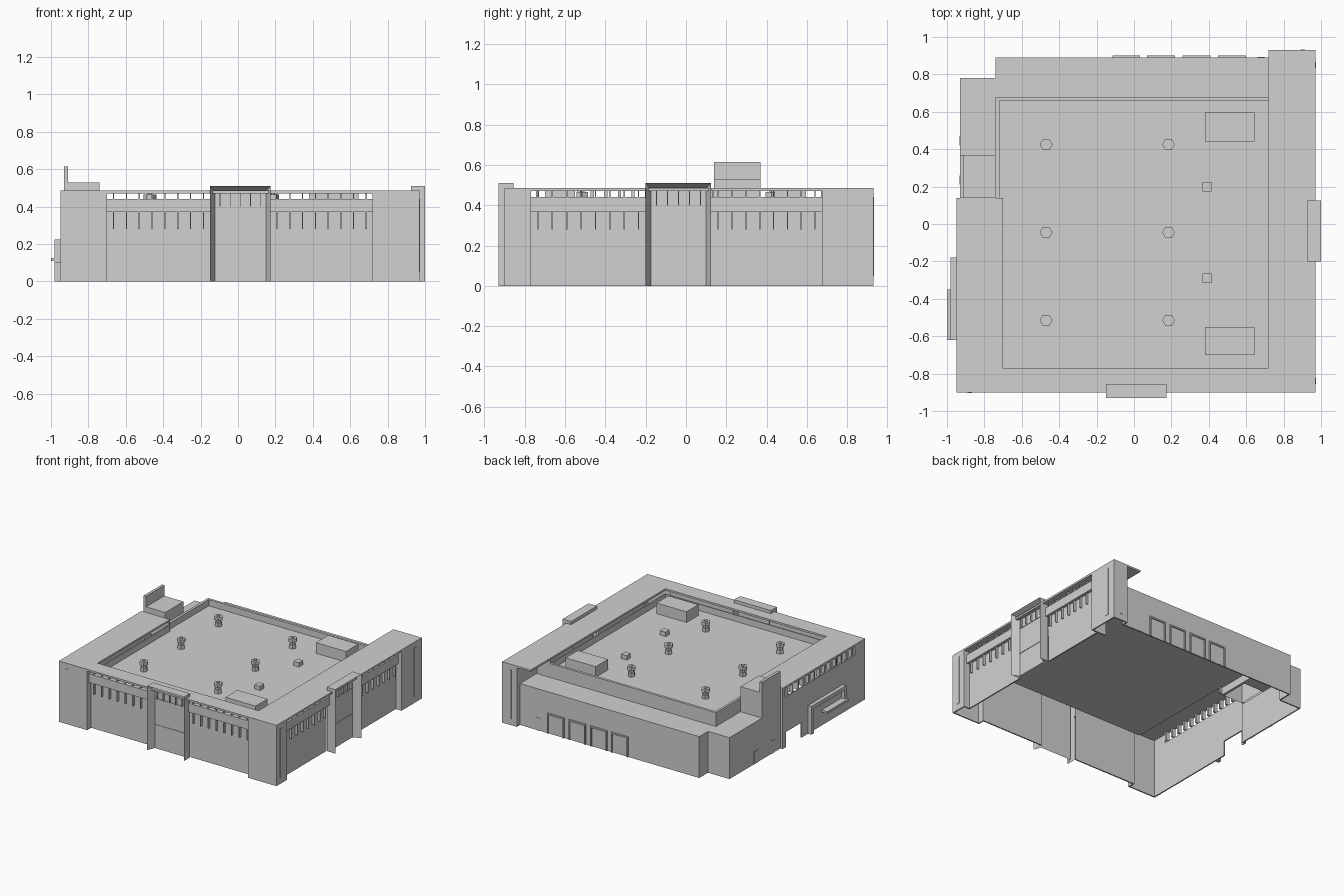
import bpy
import bmesh
from mathutils import Matrix

cube = bpy.data.objects.get("Cube")
if cube:
    bpy.data.objects.remove(cube, do_unlink=True)

GREY = (0.64, 0.64, 0.64, 1)
concrete = bpy.data.materials.new("pale_grey")
concrete.use_nodes = True
concrete.diffuse_color = GREY
concrete.node_tree.nodes["Principled BSDF"].inputs["Base Color"].default_value = GREY

TOP, SLAB, SILL, BEAM, ROOF, LOW = 0.485, 0.47, 0.44, 0.37, 0.39, 0.33
T = 0.01  # wall thickness
HEX_TURN = Matrix.Rotation(0.5236, 3, "Z")


# Frames map (along, depth inward, height) to world space
def world(a, d, z):
    return (a, d, z)


def front(a, d, z):
    return (a, d - 0.9, z)


def side(a, d, z):
    return (0.97 - d, a, z)


def west(a, d, z):
    return (d - 0.95, a, z)


def finish(name, bm):
    bmesh.ops.recalc_face_normals(bm, faces=bm.faces)
    mesh = bpy.data.meshes.new(name)
    bm.to_mesh(mesh)
    bm.free()
    mesh.materials.append(concrete)
    obj = bpy.data.objects.new(name, mesh)
    bpy.context.collection.objects.link(obj)


def part(name, boxes, frame=world, open_bottom=False):
    """One object from boxes given as a0, a1, d0, d1, z0, z1."""
    bm = bmesh.new()
    for a0, a1, d0, d1, z0, z1 in boxes:
        low, high = [[bm.verts.new(frame(a, d, z)) for a, d in
                      ((a0, d0), (a1, d0), (a1, d1), (a0, d1))] for z in (z0, z1)]
        bm.faces.new(high)
        if not open_bottom:
            bm.faces.new(low[::-1])
        for i in range(4):
            j = (i + 1) % 4
            bm.faces.new((low[i], low[j], high[j], high[i]))
    finish(name, bm)


def spaced(lo, hi, n):
    return [lo + (hi - lo) * (i + 0.5) / n for i in range(n)]


def portal(name, frame, lo, hi):
    """Entrance surround with splayed reveals and a recessed panel."""
    bm = bmesh.new()
    rings = []
    for inset, d in ((0, 0.045), (0, -0.03), (0.026, 0.03)):
        l, h, t = lo + inset, hi - inset, 0.51 - inset
        rings.append([bm.verts.new(frame(a, d, z)) for a, z in
                      ((l, 0), (l, t), (h, t), (h, 0))])
    for r, s in zip(rings, rings[1:]):
        for i in range(3):
            bm.faces.new((r[i], r[i + 1], s[i + 1], s[i]))
    bm.faces.new(rings[-1])
    finish(name + "_portal", bm)
    part(name + "_portal_back", [(lo, hi, 0.04, 0.045, SLAB, 0.51)], frame)
    l, h = lo + 0.026, hi - 0.026
    bars = [(l, h, 0.026, 0.03, 0.395, 0.4), (l, h, 0.026, 0.03, 0.188, 0.191)]
    bars += [(a - 0.002, a + 0.002, 0.015, 0.03, 0.4, 0.483) for a in spaced(l, h, 5)]
    part(name + "_portal_bars", bars, frame)


def facade(name, frame, lo, hi, door_lo, door_hi):
    walls, beams, fins = [], [], []
    for a, b in ((lo, door_lo), (door_hi, hi)):
        walls.append((a, b, 0.05, 0.06, 0, BEAM))
        beams.append((a, b, 0.025, 0.06, BEAM, SILL))
        for f in spaced(a, b, 8):
            fins += [(f - 0.003, f + 0.003, 0.03, 0.05, 0.28, BEAM),
                     (f - 0.003, f + 0.003, 0.03, 0.05, SILL, SLAB)]
    part(name + "_wall", walls, frame)
    part(name + "_beam", beams, frame)
    part(name + "_fins", fins, frame)
    portal(name, frame, door_lo, door_hi)


facade("front", front, -0.70, 0.72, -0.15, 0.175)
facade("side", side, -0.77, 0.675, -0.2, 0.125)

# Hollow corner piers with short returns, and narrow slits
part("front_piers", [(-0.95, -0.70, 0, T, 0, SLAB), (0.72, 0.97, 0, T, 0, SLAB),
                     (-0.70 - T, -0.70, T, 0.06, 0, SLAB),
                     (0.72, 0.72 + T, T, 0.06, 0, SLAB)], front)
part("side_piers", [(-0.9 + T, -0.77, 0, T, 0, SLAB), (0.675, 0.93, 0, T, 0, SLAB),
                    (-0.77 - T, -0.77, T, 0.06, 0, SLAB),
                    (0.675, 0.675 + T, T, 0.13, 0, SLAB),
                    (0.93 - T, 0.93, T, 0.13, 0, SLAB),
                    (0.685, 0.93 - T, 0.12, 0.13, LOW, SLAB),
                    (0.89, 0.93 - T, 0.12, 0.13, 0, LOW)], side)
part("side_slits", [(a - 0.016, a + 0.016, -0.003, 0, 0.05, 0.44)
                    for a in (-0.84, 0.85)], side)
part("end_slits", [(-0.89, -0.865, -0.903, -0.9, 0.05, 0.44),
                   (0.89, 0.915, 0.93, 0.933, 0.05, 0.44)])

# Perimeter canopy slab, main roof and its low parapets
part("perimeter_slab", [(-0.95, 0.97, -0.9, -0.77, SLAB, TOP),
                        (0.72, 0.97, -0.77, 0.93, SLAB, TOP),
                        (-0.95, -0.70, -0.77, 0.14, SLAB, TOP)])
part("main_roof", [(-0.70, 0.72, -0.77, 0.14, ROOF - T, ROOF),
                   (-0.74, 0.72, 0.14, 0.68, ROOF - T, ROOF)])
part("parapets", [(-0.74, 0.72, 0.66, 0.68, LOW - T, SILL),
                  (-0.74, -0.72, 0.14, 0.66, LOW - T, SILL),
                  (0.72, 0.84, 0.67, 0.68, LOW - T, SLAB),
                  (-0.70, 0.72, -0.78, -0.77, ROOF - T, SILL),
                  (-0.71, -0.70, -0.77, 0.14, ROOF - T, SILL),
                  (0.72, 0.73, -0.77, 0.67, ROOF - T, SILL)])

# West wall with doorway and open clerestory
part("west_wall", [(-0.9 + T, -0.1, 0, T, 0, 0.4), (-0.1, 0.1, 0, T, 0.12, 0.4),
                   (0.1, 0.14, 0, T, 0, 0.4), (0.11, 0.14, 0, T, 0.4, SLAB),
                   (-0.9 + T, -0.77, 0, T, 0.4, SLAB),
                   (0.14 - T, 0.14, T, 0.25, LOW, SLAB),
                   (0.14 - T, 0.14, T, 0.03, 0, LOW)], west)
part("west_mullions", [(a - 0.008, a + 0.008, 0, 0.03, 0.4, SLAB)
                       for a in spaced(-0.77, 0.11, 13)], west)
part("west_porch", [(-0.62, -0.18, -0.03, 0, 0.195, 0.225),
                    (-0.21, -0.18, -0.03, 0, 0, 0.195),
                    (-0.62, -0.6, -0.03, 0, 0.1, 0.195),
                    (-0.62, -0.35, -0.05, 0, 0.108, 0.124)], west)

# Low rear wing
part("rear_wing_roof", [(-0.74, 0.85, 0.67, 0.89, LOW - T, LOW),
                        (-0.93, -0.74, 0.37, 0.78, LOW - T, LOW)])
part("rear_wing_walls", [(-0.74, 0.85, 0.89 - T, 0.89, 0, LOW - T),
                         (-0.74, -0.74 + T, 0.78, 0.89, 0, LOW - T),
                         (-0.93, -0.74, 0.78 - T, 0.78, 0, LOW - T),
                         (-0.93, -0.93 + T, 0.14, 0.78, 0, LOW - T)])

# Rear loading door frames and small doors
frames = []
for x in (-0.115, 0.07, 0.26, 0.45):
    w = 0.148
    frames += [(x, x + 0.01, 0.89, 0.9, 0, 0.15), (x + w - 0.01, x + w, 0.89, 0.9, 0, 0.15),
               (x, x + w, 0.89, 0.9, 0.15, 0.162)]
part("loading_door_frames", frames)
part("small_doors", [(0.66, 0.7, 0.89, 0.893, 0, 0.1),
                     (-0.933, -0.93, 0.21, 0.26, 0, 0.1),
                     (-0.933, -0.93, 0.42, 0.47, 0, 0.1)])

# Stair tower
part("stair_tower", [(-0.908, -0.74, 0.14, 0.37, LOW - T, 0.53),
                     (-0.93, -0.908, 0.14, 0.37, LOW - T, 0.615)], open_bottom=True)

# Rooftop equipment
part("plant_units", [(0.38, 0.645, 0.44, 0.595, ROOF, 0.475),
                     (0.38, 0.645, -0.70, -0.55, ROOF, 0.475)], open_bottom=True)
part("roof_hatches", [(0.365, 0.415, y - 0.025, y + 0.025, ROOF, 0.425)
                      for y in (0.2, -0.29)], open_bottom=True)


def vent(name, x, y):
    bm = bmesh.new()
    for r, z0, z1 in ((0.028, ROOF, 0.42), (0.02, 0.42, 0.442),
                      (0.034, 0.442, 0.466), (0.014, 0.466, 0.474)):
        made = bmesh.ops.create_cone(bm, cap_ends=True, segments=6, radius1=r,
                                     radius2=r, depth=z1 - z0)
        bmesh.ops.rotate(bm, verts=made["verts"], matrix=HEX_TURN)
        bmesh.ops.translate(bm, verts=made["verts"], vec=(x, y, (z0 + z1) / 2))
    finish(name, bm)


for i, x in enumerate((-0.47, 0.185)):
    for j, y in enumerate((-0.515, -0.045, 0.425)):
        vent(f"roof_vent_{i * 3 + j + 1}", x, y)
